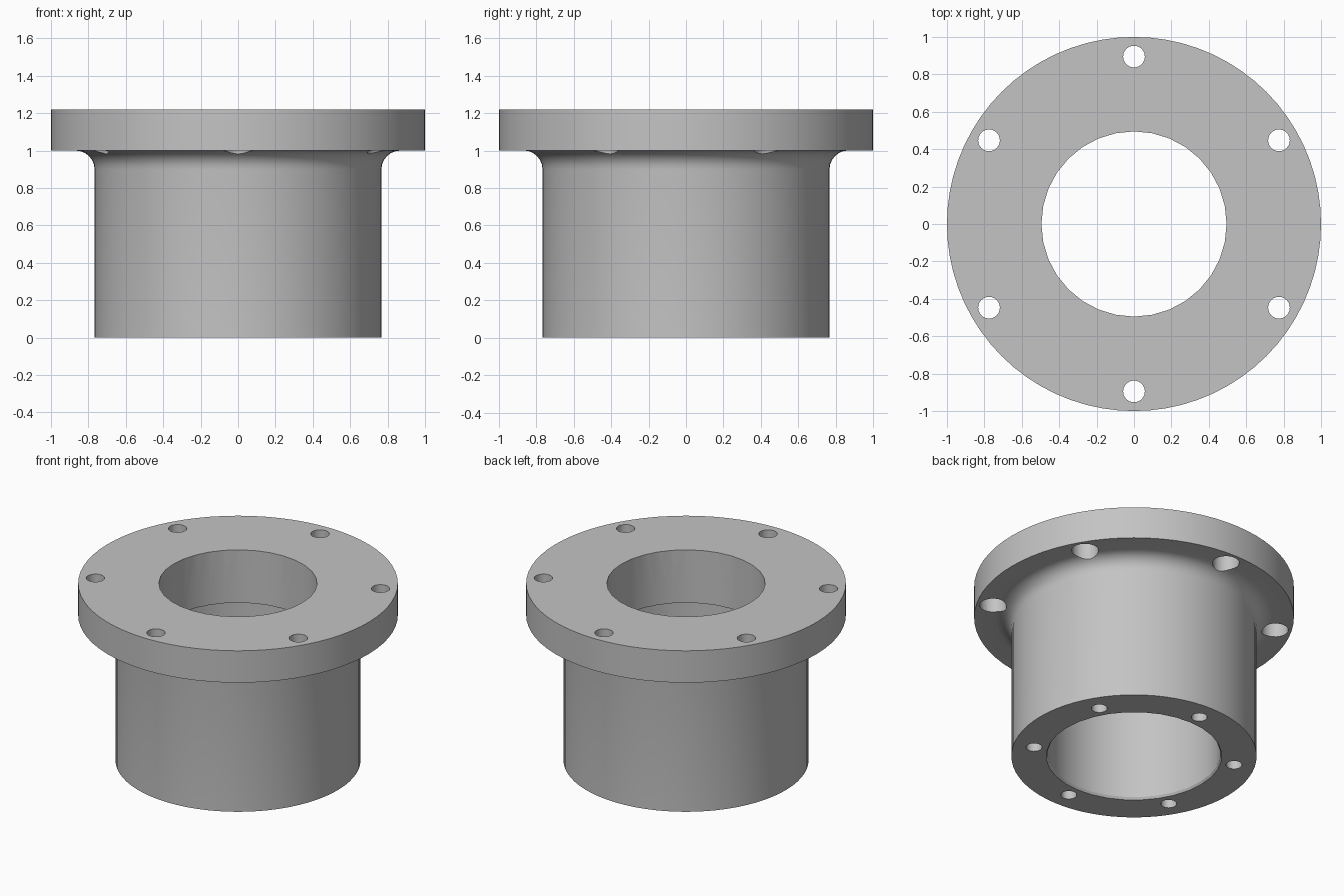
import bpy, bmesh, math
from mathutils import Matrix, Vector

old = bpy.data.objects.get("Cube")
if old:
    bpy.data.objects.remove(old, do_unlink=True)

TOP, FLANGE_Z, STEP_Z = 1.22, 1.0, 0.855
HUB_R, FILLET = 0.767, 0.1

steel = bpy.data.materials.new("grey_steel")
steel.use_nodes = True
colour = (0.55, 0.55, 0.55, 1)
steel.diffuse_color = colour
steel.node_tree.nodes["Principled BSDF"].inputs["Base Color"].default_value = colour


def lathe(bm, profile, steps, centre=(0, 0)):
    """Spin an (r, z) profile, whose ends lie on the axis, into a closed solid."""
    part = bmesh.new()
    verts = [part.verts.new((0, r, z)) for r, z in profile]
    edges = [part.edges.new(pair) for pair in zip(verts, verts[1:])]
    bmesh.ops.spin(part, geom=verts + edges, cent=(0, 0, 0), axis=(0, 0, 1),
                   angle=math.tau, steps=steps, use_merge=False)
    bmesh.ops.remove_doubles(part, verts=part.verts[:], dist=1e-5)
    bmesh.ops.dissolve_degenerate(part, edges=part.edges[:], dist=1e-6)
    bmesh.ops.recalc_face_normals(part, faces=part.faces[:])
    part.transform(Matrix.Translation(Vector((*centre, 0))))
    temp = bpy.data.meshes.new("temp")
    part.to_mesh(temp)
    part.free()
    bm.from_mesh(temp)
    bpy.data.meshes.remove(temp)


def make_object(name, bm):
    mesh = bpy.data.meshes.new(name)
    bm.to_mesh(mesh)
    bm.free()
    obj = bpy.data.objects.new(name, mesh)
    bpy.context.collection.objects.link(obj)
    mesh.materials.append(steel)
    return obj


# Hub and flange, joined by a rounded fillet
fillet = [(HUB_R + FILLET * (1 - math.cos(a)), FLANGE_Z - FILLET + FILLET * math.sin(a))
          for a in (math.radians(15 * i) for i in range(7))]
body_bm = bmesh.new()
lathe(body_bm, [(0, 0), (HUB_R, 0), *fillet, (1, FLANGE_Z), (1, TOP), (0, TOP)], 72)
flanged_hub = make_object("flanged_hub", body_bm)

# Stepped bore with a chamfered lower mouth
cut_bm = bmesh.new()
lathe(cut_bm, [(0, -0.1), (0.55, -0.1), (0.55, 0), (0.54, 0.015), (0.54, STEP_Z),
               (0.495, STEP_Z), (0.495, TOP + 0.1), (0, TOP + 0.1)], 32)

# Counterbored flange holes and blind holes in the hub's lower face
for i in range(6):
    angle = math.radians(30 + 60 * i)
    ray = Vector((math.cos(angle), math.sin(angle)))
    lathe(cut_bm, [(0, 0.9), (0.084, 0.9), (0.084, 1.12), (0.058, 1.12),
                   (0.058, TOP + 0.1), (0, TOP + 0.1)], 24, ray * 0.895)
    lathe(cut_bm, [(0, -0.1), (0.05, -0.1), (0.05, 0.25), (0, 0.25)], 20, ray * 0.635)
cutter = make_object("hole_cutter", cut_bm)
cutter.hide_render = True

# Cut the holes and bake the result
mod = flanged_hub.modifiers.new("holes", 'BOOLEAN')
mod.operation = 'DIFFERENCE'
mod.solver = 'EXACT'
mod.object = cutter
bpy.ops.object.select_all(action='DESELECT')
flanged_hub.select_set(True)
bpy.context.view_layer.objects.active = flanged_hub
bpy.ops.object.modifier_apply(modifier=mod.name)
bpy.data.objects.remove(cutter, do_unlink=True)
bpy.ops.object.shade_smooth_by_angle(angle=math.radians(30))
